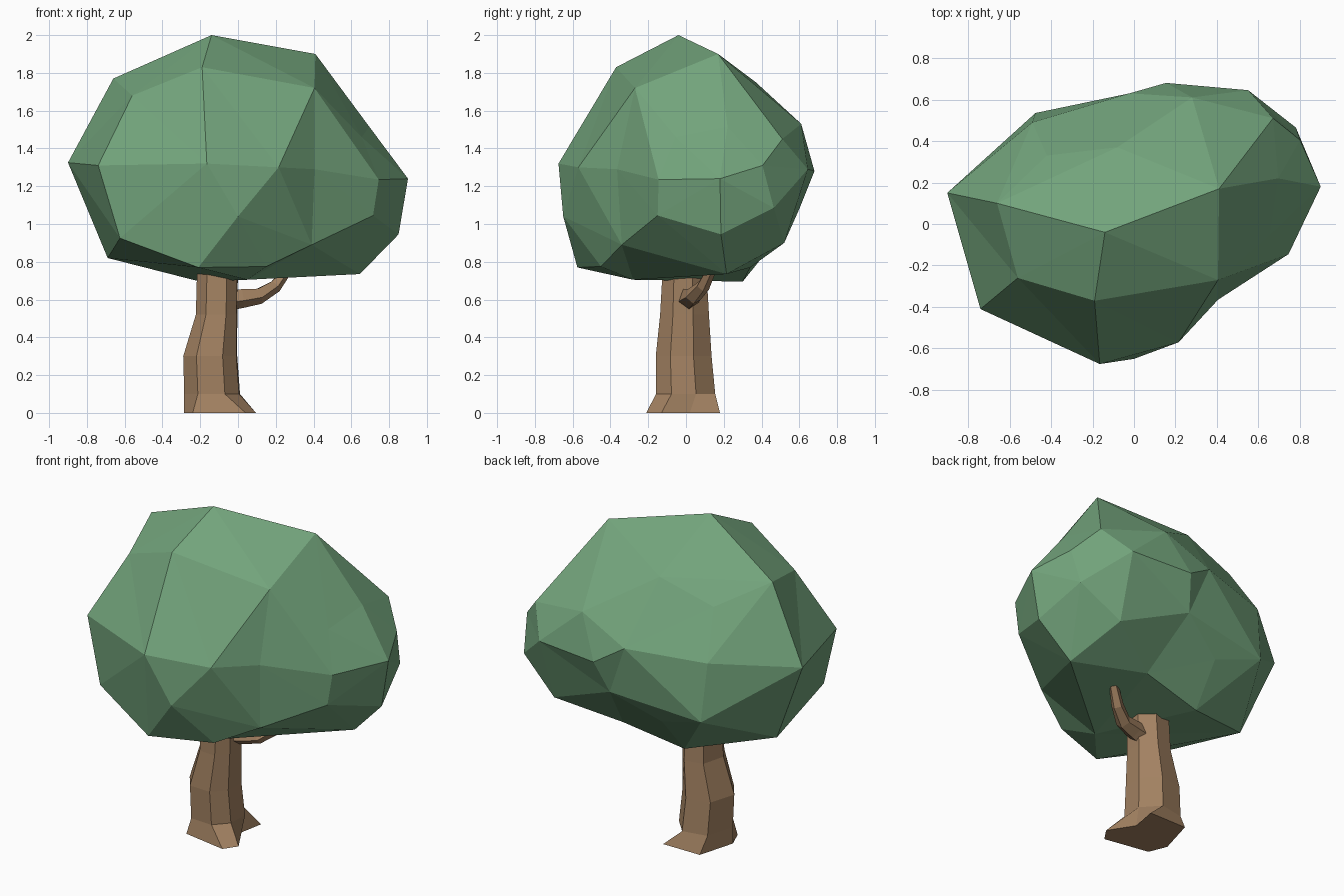
import bpy, bmesh, math
from mathutils import Vector

if "Cube" in bpy.data.objects:
    bpy.data.objects.remove(bpy.data.objects["Cube"])


def material(name, color):
    m = bpy.data.materials.new(name)
    m.diffuse_color = (*color, 1)
    m.use_nodes = True
    m.node_tree.nodes["Principled BSDF"].inputs["Base Color"].default_value = m.diffuse_color
    return m


def finish(name, bm, mat):
    bmesh.ops.recalc_face_normals(bm, faces=bm.faces[:])
    me = bpy.data.meshes.new(name)
    bm.to_mesh(me)
    bm.free()
    me.materials.append(mat)
    ob = bpy.data.objects.new(name, me)
    bpy.context.collection.objects.link(ob)
    return ob


def loft(name, rings, mat):
    bm = bmesh.new()
    rows = [[bm.verts.new(p) for p in ring] for ring in rings]
    n = len(rows[0])
    for a, b in zip(rows, rows[1:]):
        for i in range(n):
            j = (i + 1) % n
            bm.faces.new((a[i], a[j], b[j], b[i]))
    bm.faces.new(rows[0][::-1])
    bm.faces.new(rows[-1])
    return finish(name, bm, mat)


leaf = material("leaf_green", (0.17, 0.37, 0.20))
bark = material("bark_brown", (0.36, 0.22, 0.12))

# canopy: lumpy facet corners, grouped from crown to underside
corners = [
    (-.14, -.04, 2.0), (.41, .17, 1.9), (-.66, .1, 1.77), (-.19, -.37, 1.83),
    (.405, -.27, 1.72), (-.56, -.26, 1.68), (-.08, .37, 1.75), (-.42, .33, 1.64),
    (.695, .22, 1.515), (.28, .61, 1.53), (.655, -.055, 1.46), (.67, .51, 1.45),
    (-.9, .15, 1.325), (-.74, -.41, 1.31), (-.165, -.675, 1.32), (.215, -.57, 1.3),
    (.405, -.365, 1.29), (.745, -.145, 1.235), (.9, .18, 1.24), (.8, .405, 1.31),
    (.55, .645, 1.29), (.155, .68, 1.28), (-.02, .63, 1.39), (-.49, .49, 1.37),
    (0, -.65, 1.04), (.715, -.15, 1.045), (.78, .465, 1.085), (.1, .6, 1.08),
    (-.475, .535, 1.02), (-.625, -.45, .925), (.39, -.34, .89), (.85, .185, .945),
    (.535, .52, .9), (-.18, .49, .93), (-.69, .1, .82), (-.21, -.575, .77),
    (.15, -.45, .775), (.645, .215, .735), (.19, .34, .77), (-.2, .3, .695),
    (.05, -.28, .705),
]
# skin the corners on a rounded-out copy so dents survive, then restore them
mid = Vector((0, 0, 1.25))
bm = bmesh.new()
home = {}
for c in corners:
    r = Vector(c) - mid
    home[bm.verts.new(r.normalized() * r.length ** 0.35)] = Vector(c)
bmesh.ops.convex_hull(bm, input=bm.verts[:])
for v in bm.verts[:]:
    if v.link_faces:
        v.co = home[v]
    else:
        bm.verts.remove(v)
finish("canopy", bm, leaf)

# trunk: flared root outline, then tapering seven-sided rings
base = [(-.285, -.05), (-.24, -.16), (.04, -.21), (.095, -.13),
        (0, .02), (.03, .18), (-.22, .18)]
angles = [math.radians(a) for a in (-165, -120, -65, -25, 20, 70, 130)]
rings = [[(x, y, 0) for x, y in base]]
for z, cx, cy, rx, ry in [(.1, -.135, -.005, .155, .17), (.3, -.145, -.015, .15, .16),
                          (.52, -.112, -.01, .115, .14), (.85, -.105, -.01, .113, .12)]:
    rings.append([(cx + rx * math.cos(a), cy + ry * math.sin(a), z) for a in angles])
loft("trunk", rings, bark)

# branch: tapering five-sided limb bending up into the canopy
path = [Vector(p) for p in [(-.06, .01, .6), (.02, .02, .61), (.11, .04, .62),
                            (.195, .09, .67), (.27, .14, .77), (.3, .16, .84)]]
radii = (.06, .055, .045, .036, .026, .02)
rings = []
for i, (p, r) in enumerate(zip(path, radii)):
    t = (path[min(i + 1, 5)] - path[max(i - 1, 0)]).normalized()
    u = Vector((0, 1, 0)).cross(t).normalized()
    w = t.cross(u)
    rings.append([p + r * (math.cos(k * math.tau / 5) * u + math.sin(k * math.tau / 5) * w)
                  for k in range(5)])
loft("branch", rings, bark)
